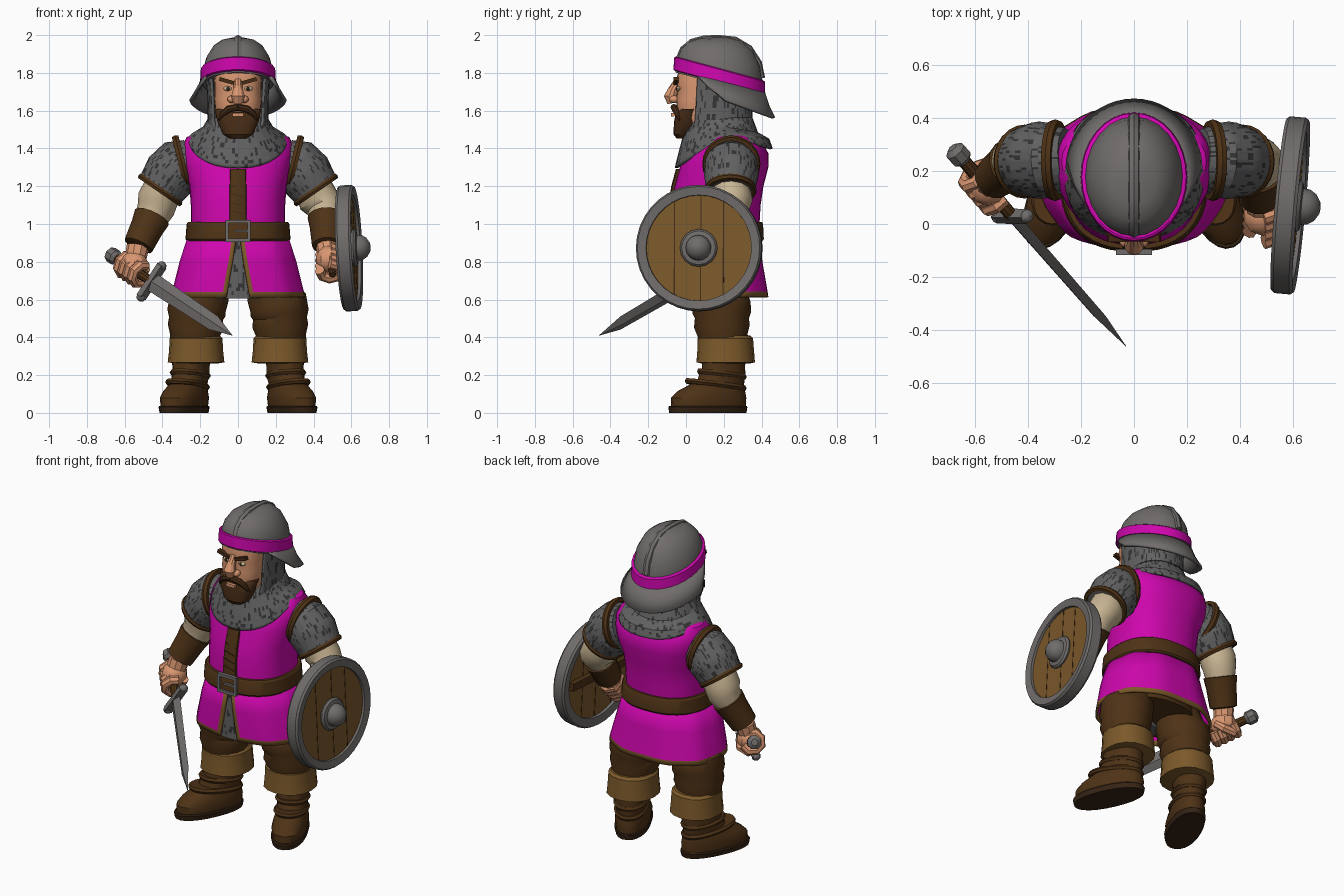
import bpy, bmesh, math, random
from mathutils import Matrix, Vector

random.seed(4)
if "Cube" in bpy.data.objects:
    bpy.data.objects.remove(bpy.data.objects["Cube"])
parts = []


def colour(name, r, g, b):
    m = bpy.data.materials.new(name)
    m.diffuse_color = (r, g, b, 1)
    m.use_nodes = True
    m.node_tree.nodes["Principled BSDF"].inputs["Base Color"].default_value = (r, g, b, 1)
    return m


MAGENTA = colour("magenta cloth", .62, .002, .42)
STEEL = colour("steel", .16, .15, .145)
MAIL = colour("mail", .12, .12, .12)
DARK = colour("dark mail", .035, .035, .035)
LEATHER = colour("dark leather", .076, .032, .008)
TAN = colour("tan leather", .2, .1, .024)
SKIN = colour("skin", .7, .31, .165)
CLOTH = colour("pale cloth", .58, .46, .29)
HAIR = colour("brown hair", .062, .025, .008)
SOLE = colour("boot sole", .035, .017, .007)


def make(name, bm, mat, M=None, thick=0, fleck=False):
    bmesh.ops.recalc_face_normals(bm, faces=bm.faces)
    if fleck:
        bmesh.ops.subdivide_edges(bm, edges=bm.edges[:], cuts=3, use_grid_fill=True)
        for f in bm.faces:
            f.material_index = int(len(f.verts) == 4 and random.random() < .19)
    me = bpy.data.meshes.new(name)
    bm.to_mesh(me)
    bm.free()
    if M is not None:
        me.transform(M)
    ob = bpy.data.objects.new(name, me)
    bpy.context.collection.objects.link(ob)
    for m in ([mat, DARK] if fleck else mat if isinstance(mat, list) else [mat]):
        me.materials.append(m)
    if thick:
        mod = ob.modifiers.new("thickness", "SOLIDIFY")
        mod.thickness, mod.offset = thick, 0
    parts.append(ob)
    return ob


def skin_rings(rings, closed=True, caps=True):
    bm = bmesh.new()
    rows = [[bm.verts.new(p) for p in r] for r in rings]
    n = len(rows[0])
    for a, b in zip(rows, rows[1:]):
        for j in range(n if closed else n - 1):
            k = (j + 1) % n
            bm.faces.new((a[j], a[k], b[k], b[j]))
    if caps and closed:
        bm.faces.new(rows[0][::-1])
        bm.faces.new(rows[-1])
    return bm


# Ring: height, half width, front y, back y, tilt, front gap angle, droop
def loft(name, rings, mat, n=24, cx=0, p=1, caps=True, fold=0, trim=False, **kw):
    gapped = any(len(r) > 5 and r[5] for r in rings)
    out = []
    for r in rings:
        z, rx, y0, y1, tilt, gap, drop = tuple(r) + (0,) * (7 - len(r))
        cy, ry, row = (y0 + y1) / 2, (y1 - y0) / 2, []
        if gapped:
            angles = [gap + (math.tau - 2 * gap) * j / n for j in range(n + 1)]
            if trim:
                angles[1], angles[-2] = gap + .06, math.tau - gap - .06
        else:
            angles = [math.tau * j / n for j in range(n)]
        for a in angles:
            s, c = math.sin(a), math.cos(a)
            f = 1 + fold * math.cos(9 * a)
            x = math.copysign(abs(s) ** p, s) * rx * f
            y = -math.copysign(abs(c) ** p, c) * ry * f
            row.append((cx + x, cy + y, z + tilt * y - drop * abs(c)))
        out.append(row)
    return make(name, skin_rings(out, not gapped, caps), mat, **kw)


def lathe(name, prof, mat, M=None, n=24, loop=False):
    if loop:
        prof = prof + prof[:1]
    bm = skin_rings([[(r * math.cos(math.tau * j / n), r * math.sin(math.tau * j / n), z)
                      for j in range(n)] for r, z in prof], caps=not loop)
    bmesh.ops.remove_doubles(bm, verts=bm.verts, dist=.0001)
    return make(name, bm, mat, M)


def tube(name, pts, mat, n=16, ref=(0, 1, 0), **kw):
    P, rings = [Vector(q[:3]) for q in pts], []
    for i, q in enumerate(pts):
        t = (P[min(i + 1, len(P) - 1)] - P[max(i - 1, 0)]).normalized()
        u = Vector(ref).cross(t).normalized()
        v = t.cross(u)
        rings.append([P[i] + q[3] * (u * math.cos(math.tau * j / n) + v * math.sin(math.tau * j / n))
                      for j in range(n)])
    return make(name, skin_rings(rings), mat, **kw)


def frame(loc, axis, up=(0, 0, 1)):
    z = Vector(axis).normalized()
    x = Vector(up).cross(z).normalized()
    return Matrix.Translation(loc) @ Matrix((x, z.cross(x), z)).transposed().to_4x4()


def box(name, loc, size, mat, roty=0, M=Matrix()):
    bm = bmesh.new()
    bmesh.ops.create_cube(bm, size=1)
    return make(name, bm, mat, M @ Matrix.Translation(loc) @ Matrix.Rotation(roty, 4, "Y")
                @ Matrix.Diagonal((*size, 1)))


def ball(name, loc, size, mat, n=12, M=Matrix()):
    bm = bmesh.new()
    bmesh.ops.create_uvsphere(bm, u_segments=n, v_segments=n // 2 + 2, radius=1)
    return make(name, bm, mat, M @ Matrix.Translation(loc) @ Matrix.Diagonal((*size, 1)))


def band(name, loc, axis, r, w, mat):
    lathe(name, [(r - .02, -w), (r, -w), (r + .006, 0), (r, w), (r - .02, w)], mat,
          frame(loc, axis, (0, 1, 0)), loop=True)


# Tunic body, split skirt with trimmed hem, and what lies beneath
loft("tunic_body", [(.93, .25, -.078, .385), (1.1, .25, -.078, .395), (1.2, .257, -.062, .41),
                    (1.3, .285, -.033, .436), (1.37, .293, -.01, .438), (1.42, .292, .045, .412),
                    (1.46, .272, .1, .37), (1.48, .22, .13, .34)], MAGENTA, n=32, p=.85)
skirt = loft("tunic_skirt", [(.612, .345, -.09, .432, 0, .13), (.64, .34, -.09, .428, 0, .12),
                             (.8, .3, -.088, .4, 0, .06), (.96, .25, -.076, .382, 0, .01)],
             [MAGENTA, TAN], n=44, p=.85, fold=.012, trim=True, thick=.015)
for i, f in enumerate(skirt.data.polygons):
    f.material_index = int(i < 44 or i % 44 in (0, 43))
loft("mail_skirt", [(.605 + .08 * i, .12, -.078, .12) for i in range(5)], MAIL, fleck=True, p=.7)
loft("hips", [(.63, .27, -.05, .37), (.9, .22, -.04, .35)], LEATHER)
loft("chest_placket", [(1.0, .045, -.096, -.06), (1.1, .045, -.093, -.05), (1.2, .045, -.078, -.03),
                       (1.29, .042, -.054, 0)], LEATHER, n=12, p=.5)
for i in range(5):
    box("placket_lace", (0, -.091 + .002 * i * i, 1.06 + .045 * i), (.07, .01, .007), HAIR, .25)
loft("belt", [(.91, .27, -.098, .405), (.92, .278, -.105, .412), (1.0, .272, -.1, .408),
              (1.01, .264, -.094, .402)], LEATHER, n=44, p=.85)
for s in (-1, 1):
    box("buckle_side", (.058 * s, -.106, .963), (.018, .022, .115), STEEL)
    box("buckle_bar", (0, -.106, .963 + .05 * s), (.13, .022, .018), STEEL)
box("buckle_pin", (.02, -.109, .963), (.08, .015, .012), STEEL)

# Mail collar and hood
loft("mail_collar", [(1.455, .258, -.052, .452, .2, 0, .108), (1.475, .238, -.034, .435, .16, 0, .066),
                     (1.51, .18, -.005, .375, 0, 0, .03), (1.56, .15, .03, .345)],
     MAIL, n=28, p=.87, caps=False, thick=.015, fleck=True)
loft("mail_hood", [(1.44, .17, -.01, .37, 0, .6), (1.55, .155, -.02, .345, 0, .95),
                   (1.68, .155, -.02, .345, 0, 1), (1.8, .165, -.02, .37, 0, 1)],
     MAIL, p=.9, thick=.015, fleck=True)

# Head and face
loft("face", [(1.4, .08, .0, .2), (1.5, .09, -.02, .2), (1.56, .115, -.045, .22), (1.66, .126, -.052, .22),
              (1.72, .124, -.044, .22), (1.76, .126, -.054, .22), (1.84, .12, -.03, .22)], SKIN, p=.75)
loft("beard", [(1.452, .045, -.05, .03), (1.475, .08, -.066, .055), (1.54, .11, -.064, .07),
               (1.585, .12, -.055, .07), (1.61, .128, -.03, .07)], HAIR, n=18, p=.8)
tube("nose", [(0, -.04, 1.76, .02), (0, -.066, 1.715, .026), (0, -.08, 1.675, .037), (0, -.072, 1.64, .026)],
     SKIN, n=10, ref=(1, 0, 0))
box("lower_lip", (0, -.07, 1.578), (.06, .02, .018), SKIN)
for s in (-1, 1):
    ball("nostril", (.034 * s, -.062, 1.66), (.022, .026, .02), SKIN)
    ball("eye", (.054 * s, -.036, 1.717), (.024, .014, .013), CLOTH)
    ball("pupil", (.052 * s, -.047, 1.717), (.009, .006, .011), SOLE)
    box("eyebrow", (.06 * s, -.054, 1.757), (.08, .026, .02), HAIR, -.28 * s)
    tube("moustache", [(0, -.064, 1.618, .018), (.05 * s, -.058, 1.608, .019), (.085 * s, -.045, 1.58, .015),
                       (.1 * s, -.035, 1.55, .006)], HAIR, n=8)

# Helmet
loft("helmet_dome", [(1.74, .187, -.055, .405, -.27), (1.82, .184, -.047, .404, -.27),
                     (1.88, .168, -.028, .395, -.22), (1.94, .132, .012, .355, -.14),
                     (1.975, .085, .07, .295, -.06), (1.987, .03, .14, .225), (1.99, .001, .179, .181)], STEEL)
loft("helmet_band", [(1.748, .192, -.06, .412, -.27), (1.752, .201, -.067, .42, -.27),
                     (1.818, .197, -.062, .417, -.27), (1.824, .187, -.054, .408, -.27)], MAGENTA, n=32)
tube("helmet_ridge", [(0, -.03, 1.87, .025), (0, -.01, 1.92, .025), (0, .035, 1.957, .025), (0, .1, 1.974, .025),
                      (0, .18, 1.975, .025), (0, .26, 1.967, .025), (0, .33, 1.925, .025),
                      (0, .378, 1.85, .025), (0, .394, 1.77, .025)], STEEL, n=8, ref=(1, 0, 0))
loft("neck_guard", [(1.655, .252, -.06, .465, -.36, 1.6), (1.7, .218, -.06, .435, -.32, 1.3),
                    (1.755, .193, -.055, .412, -.27, 1)], STEEL, thick=.016)

# Legs and boots
for s, side in ((1, "left"), (-1, "right")):
    tube(side + "_trouser", [(.17 * s, .18, .74, .12), (.185 * s, .185, .63, .14), (.213 * s, .187, .58, .155),
                             (.22 * s, .19, .53, .155), (.222 * s, .19, .5, .143), (.224 * s, .19, .46, .148),
                             (.228 * s, .195, .41, .132), (.23 * s, .2, .34, .13)], LEATHER)
    loft(side + "_boot_cuff", [(.262, .118, .08, .34), (.268, .15, .055, .365), (.33, .143, .06, .36),
                               (.395, .14, .062, .355), (.41, .125, .075, .34)], TAN, cx=.222 * s, n=16, p=.9)
    M = Matrix.Translation((.248 * s, .2, 0)) @ Matrix.Rotation(.42 * s, 4, "Z")
    loft(side + "_boot", [(.035, .094, -.3, .122), (.08, .1, -.298, .124), (.115, .093, -.262, .117),
                          (.145, .085, -.2, .11), (.175, .086, -.145, .114), (.215, .091, -.13, .118),
                          (.235, .089, -.118, .114), (.3, .1, -.12, .12)], LEATHER, p=.9, M=M)
    loft(side + "_boot_sole", [(.0, .096, -.31, .125), (.03, .103, -.315, .13), (.037, .098, -.31, .127)],
         SOLE, p=.9, M=M)
    for z, y0 in ((.15, -.212), (.205, -.14)):
        loft(side + "_boot_strap", [(z - .014, .09, y0, .118, -.12), (z, .1, y0 - .006, .124, -.12),
                                    (z + .014, .09, y0, .118, -.12)], LEATHER, p=.9, M=M)

# Shoulders, sleeves and forearms; each side bends to its own grip
    tube(side + "_mail_sleeve", [(.25 * s, .245, 1.335, .115), (.31 * s, .24, 1.315, .14), (.355 * s, .24, 1.265, .146),
                                 (.415 * s, .235, 1.175, .128)], MAIL, n=24, fleck=True)
    band(side + "_armhole_trim", (.297 * s, .24, 1.32), (s, 0, -.25), .148, .018, LEATHER)
    band(side + "_sleeve_trim", (.412 * s, .235, 1.18), (.55 * s, 0, -.8), .133, .014, LEATHER)
    wrist = Vector((.472, .1, .88) if s > 0 else (-.53, .17, .88))
    elbow = Vector((.465, .23, 1.08) if s > 0 else (-.435, .245, 1.08))
    tube(side + "_shirt_sleeve", [(.395 * s, .24, 1.2, .1), (.425 * s, .245, 1.13, .108),
                                  (*elbow, .1), (*elbow.lerp(wrist, .4), .08)], CLOTH, n=12)
    tube(side + "_bracer", [(*elbow.lerp(wrist, t), r) for t, r in
                            ((.2, .08), (.22, .098), (.5, .088), (.97, .08), (1, .06))], LEATHER, n=14)


def hand(side, M, wrist, s):
    c = M.translation
    tube(side + "_wrist", [(*wrist, .06), (*c, .055)], SKIN, n=10)
    ball(side + "_palm", c.lerp(wrist, .22), (.075, .08, .072), SKIN, 10)
    for k in range(4):
        tube(side + "_finger", [(.055 * math.cos(a), .055 * math.sin(a), .042 * k - .063, .027)
                                for a in (0, .8, 1.6, 2.4, 3.2, 4, 4.8)], SKIN, n=8, ref=(0, 0, 1), M=M)
    tube(side + "_thumb", [(-.05, -.04 * s, -.05, .026), (.0, -.068 * s, .0, .028),
                           (.045, -.05 * s, .03, .022)], SKIN, n=8, M=M)


# Sword held in the right hand
pommel, tip = Vector((-.66, .26, .83)), Vector((-.03, -.46, .41))
axis = (tip - pommel).normalized()
S = frame(pommel, axis, axis.cross(Vector((.5, .02, .8))))
loft("sword_blade", [(.34, .05, -.02, .02), (.88, .042, -.017, .017), (1.045, .001, -.001, .001)], STEEL, n=4, M=S)
box("sword_guard", (0, 0, .335), (.2, .045, .035), STEEL, M=S)
for s in (-1, 1):
    ball("guard_end", (.1 * s, 0, .335), (.024, .028, .024), STEEL, 8, S)
lathe("sword_grip", [(.024, 0), (.028, .16), (.024, .33)], LEATHER, S, 10)
lathe("sword_pommel", [(.02, -.04), (.042, -.022), (.042, .02), (.022, .04)], STEEL, S, 8)
hand("right", S @ Matrix.Translation((0, 0, .175)), Vector((-.53, .17, .88)), 1)

# Shield strapped to the left arm
H = frame((.588, .07, .872), (1, -.09, .05))
lathe("shield_planks", [(.29, -.015), (.29, .02)], TAN, H, 36)
lathe("shield_rim", [(.275, -.035), (.325, -.042), (.334, -.03), (.334, .03), (.325, .042), (.28, .035)],
      STEEL, H, 36, True)
for u in (-.13, .01, .13):
    for z in (-.015, .02):
        box("plank_groove", (u, 0, z), (.006, 2 * math.sqrt(.28 ** 2 - u * u), .003), HAIR, M=H)
lathe("shield_boss", [(.095, .015), (.1, .03), (.09, .042), (.068, .046), (.066, .07), (.05, .095),
                      (.022, .112), (.001, .115)], STEEL, H, 16)
tube("shield_grip", [(.5, -.06, .73, .018), (.495, .02, .8, .02), (.51, .1, .87, .018)], LEATHER, n=8, ref=(1, 0, 0))
box("shield_brace", (0, 0, -.03), (.5, .05, .03), LEATHER, M=H)
hand("left", frame((.487, .015, .795), (0, .7, .7), (1, 0, 0)), Vector((.472, .1, .88)), -1)

# Smooth shading that keeps the hard edges
bpy.ops.object.select_all(action="DESELECT")
for ob in parts:
    ob.select_set(True)
bpy.context.view_layer.objects.active = parts[0]
bpy.ops.object.shade_smooth_by_angle(angle=math.radians(32))
